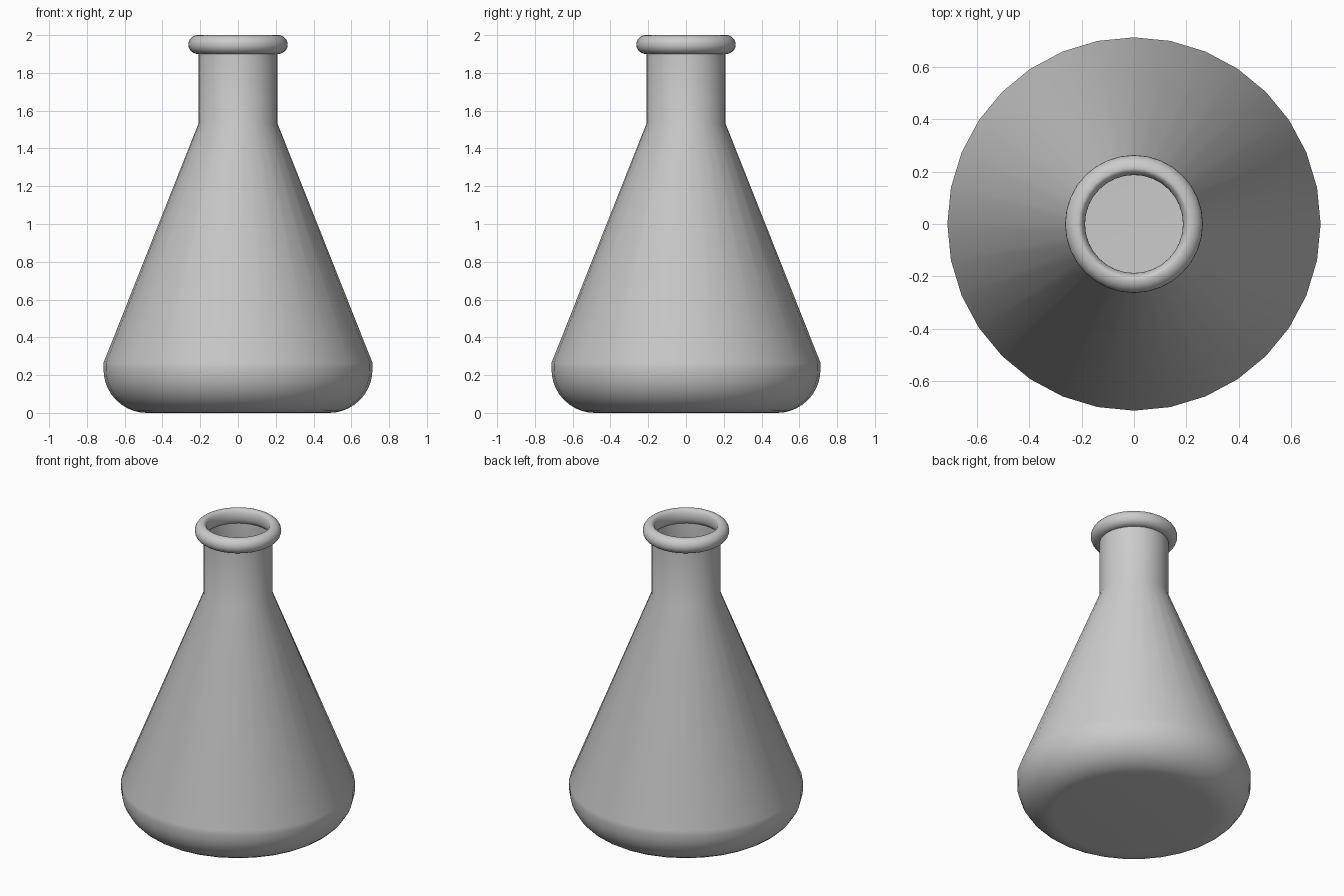
import bpy
import bmesh
from math import sin, cos, pi, radians

if "Cube" in bpy.data.objects:
    bpy.data.objects.remove(bpy.data.objects["Cube"])

SIDES = 32


def lathe(name, profile, closed=False):
    """Revolve (radius, z) points about z; a zero radius becomes a pole-free cap."""
    bm = bmesh.new()
    rings = [[bm.verts.new((r * cos(2 * pi * i / SIDES), r * sin(2 * pi * i / SIDES), z))
              for i in range(SIDES)] for r, z in profile]
    pairs = list(zip(rings, rings[1:]))
    if closed:
        pairs.append((rings[-1], rings[0]))
    else:
        bm.faces.new(rings[0][::-1])  # flat base
    for a, b in pairs:
        for i in range(SIDES):
            j = (i + 1) % SIDES
            bm.faces.new((a[i], a[j], b[j], b[i]))
    mesh = bpy.data.meshes.new(name)
    bm.to_mesh(mesh)
    bm.free()
    obj = bpy.data.objects.new(name, mesh)
    bpy.context.collection.objects.link(obj)
    bpy.ops.object.select_all(action='DESELECT')
    obj.select_set(True)
    bpy.context.view_layer.objects.active = obj
    bpy.ops.object.shade_smooth_by_angle(angle=radians(35))
    return obj


# Conical body with rounded foot and open straight neck
foot = [(0.482 + 0.23 * sin(pi / 2 * k / 10), 0.23 - 0.23 * cos(pi / 2 * k / 10))
        for k in range(11)]
lathe("flask_body", foot + [(0.712, 0.265), (0.21, 1.53), (0.21, 1.92)])

# Rolled lip: round outside, tighter curve inside
lip = []
for k in range(24):
    a = -pi / 2 + 2 * pi * k / 24
    width = 0.05 if cos(a) > 0 else 0.026
    lip.append((0.213 + width * cos(a), 1.95 + 0.05 * sin(a)))
lathe("neck_lip", lip, closed=True)
